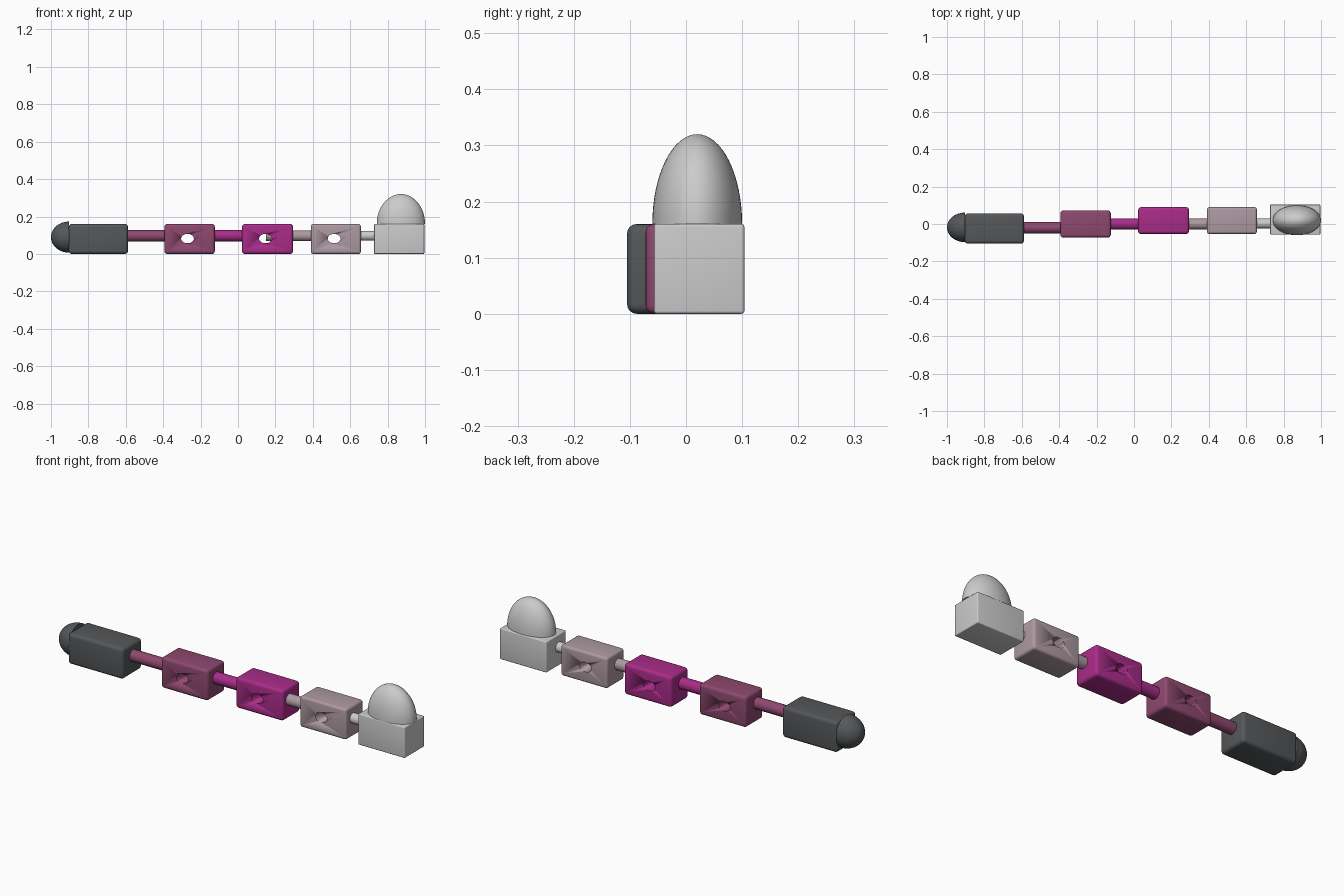
import bpy, bmesh, math
from mathutils import Matrix, Vector

if "Cube" in bpy.data.objects:
    bpy.data.objects.remove(bpy.data.objects["Cube"])


def paint(ob, name, rgb):
    mat = bpy.data.materials.get(name) or bpy.data.materials.new(name)
    mat.diffuse_color = (*rgb, 1)
    mat.use_nodes = True
    mat.node_tree.nodes["Principled BSDF"].inputs["Base Color"].default_value = mat.diffuse_color
    ob.data.materials.append(mat)


def finish(bm, name, colour):
    me = bpy.data.meshes.new(name)
    bm.to_mesh(me)
    bm.free()
    ob = bpy.data.objects.new(name, me)
    bpy.context.collection.objects.link(ob)
    if colour:
        paint(ob, *colour)
    bpy.ops.object.select_all(action='DESELECT')
    ob.select_set(True)
    bpy.context.view_layer.objects.active = ob
    bpy.ops.object.shade_smooth_by_angle(angle=math.radians(35))
    return ob


def block(name, x0, x1, y0, y1, bevel, colour=None, hole_x=None):
    bm = bmesh.new()
    size = Vector((x1 - x0, y1 - y0, 0.16))
    centre = Vector(((x0 + x1) / 2, (y0 + y1) / 2, 0.08))
    bmesh.ops.create_cube(bm, size=1, matrix=Matrix.Translation(centre) @ Matrix.Diagonal((*size, 1)))
    bmesh.ops.bevel(bm, geom=bm.edges[:], offset=bevel, segments=4, profile=0.5, affect='EDGES')
    ob = finish(bm, name, colour)
    if hole_x is not None:
        # oval hole running front to back
        bm = bmesh.new()
        m = (Matrix.Translation((hole_x, centre.y, 0.082)) @ Matrix.Diagonal((0.034, 1, 0.025, 1))
             @ Matrix.Rotation(math.pi / 2, 4, 'X'))
        bmesh.ops.create_cone(bm, cap_ends=True, segments=32, radius1=1, radius2=1, depth=0.4, matrix=m)
        cutter = finish(bm, name + "_hole_cutter", None)
        cutter.hide_render = True
        cutter.hide_set(True)
        mod = ob.modifiers.new("hole", 'BOOLEAN')
        mod.object = cutter
        mod.solver = 'EXACT'
        bpy.context.view_layer.objects.active = ob
        bpy.ops.object.modifier_apply(modifier=mod.name)
        bpy.data.objects.remove(cutter)
    return ob


def rod(name, x0, x1, y, radius, colour=None):
    bm = bmesh.new()
    m = Matrix.Translation(((x0 + x1) / 2, y, 0.097)) @ Matrix.Rotation(math.pi / 2, 4, 'Y')
    bmesh.ops.create_cone(bm, cap_ends=True, segments=32, radius1=radius, radius2=radius,
                          depth=x1 - x0, matrix=m)
    return finish(bm, name, colour)


def dome(name, matrix, colour=None):
    # upper half of a sphere, closed underneath, then stretched into place
    bm = bmesh.new()
    bmesh.ops.create_uvsphere(bm, u_segments=48, v_segments=32, radius=1)
    bmesh.ops.bisect_plane(bm, geom=bm.verts[:] + bm.edges[:] + bm.faces[:],
                           plane_co=(0, 0, 0), plane_no=(0, 0, -1), clear_outer=True)
    bmesh.ops.holes_fill(bm, edges=[e for e in bm.edges if e.is_boundary])
    bmesh.ops.transform(bm, matrix=matrix, verts=bm.verts[:])
    bmesh.ops.recalc_face_normals(bm, faces=bm.faces[:])
    return finish(bm, name, colour)


DARK = ("dark_grey", (0.09, 0.095, 0.10))
MAUVE = ("mauve", (0.27, 0.065, 0.16))
MAGENTA = ("magenta", (0.40, 0.025, 0.25))
PALE = ("pale_pink", (0.42, 0.32, 0.36))

# dark leading block with rounded nose
block("lead_block", -0.905, -0.588, -0.105, 0.056, 0.017, DARK)
dome("nose", Matrix.Translation((-0.903, -0.018, 0.09))
     @ Matrix.Rotation(-math.pi / 2, 4, 'Y') @ Matrix.Diagonal((0.083, 0.079, 0.097, 1)), DARK)

# middle blocks with oval holes
block("mauve_block", -0.393, -0.124, -0.072, 0.072, 0.015, MAUVE, -0.27)
block("magenta_block", 0.022, 0.294, -0.053, 0.09, 0.015, MAGENTA, 0.147)
block("pale_block", 0.39, 0.657, -0.053, 0.09, 0.013, PALE, 0.514)

# end block with dome
block("end_block", 0.728, 0.996, -0.057, 0.104, 0.005)
dome("end_dome", Matrix.Translation((0.871, 0.02, 0.16)) @ Matrix.Diagonal((0.129, 0.08, 0.16, 1)))

# connecting rods
rod("mauve_rod", -0.60, -0.38, -0.02, 0.03, MAUVE)
rod("magenta_rod", -0.14, 0.035, 0.0, 0.03, MAGENTA)
rod("pale_rod", 0.15, 0.40, 0.0, 0.029, PALE)
rod("end_rod", 0.645, 0.74, 0.003, 0.026)
